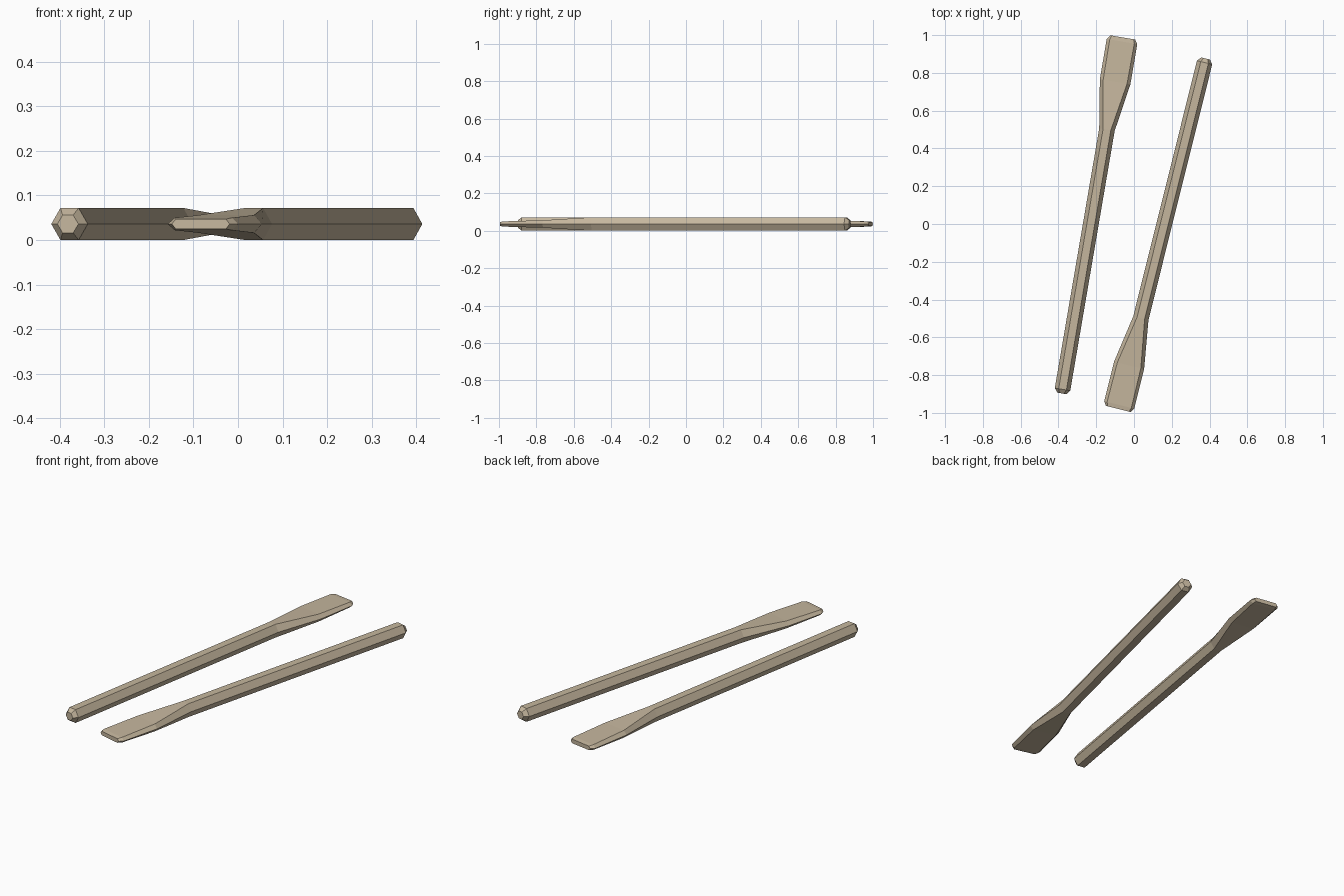
import bpy, bmesh, math
from mathutils import Matrix

if "Cube" in bpy.data.objects:
    bpy.data.objects.remove(bpy.data.objects["Cube"])

wood = bpy.data.materials.new("pale_wood")
wood.diffuse_color = (0.56, 0.47, 0.34, 1)
wood.use_nodes = True
wood.node_tree.nodes["Principled BSDF"].inputs["Base Color"].default_value = wood.diffuse_color

R, H = 0.0415, 0.036      # shaft radius and half height

# Hexagonal sections: distance, side half width, top half width, half height
SECTIONS = [
    (0.000, 0.024, 0.012, 0.020),    # handle end cap
    (0.022, R, R / 2, H),            # shaft start
    (1.417, R, R / 2, H),            # shaft end
    (1.674, 0.082, 0.064, 0.020),    # blade shoulder
    (1.890, 0.082, 0.066, 0.014),    # blade tip
    (1.912, 0.067, 0.058, 0.011),    # tip cap
]


def make_oar(name, x, y, angle):
    bm = bmesh.new()
    rings = []
    for d, side, top, h in SECTIONS:
        pts = [(side, 0), (top, h), (-top, h), (-side, 0), (-top, -h), (top, -h)]
        rings.append([bm.verts.new((px, d, pz)) for px, pz in pts])
    for a, b in zip(rings, rings[1:]):
        for i in range(6):
            j = (i + 1) % 6
            bm.faces.new((a[i], a[j], b[j], b[i]))
    bm.faces.new(rings[0])
    bm.faces.new(rings[-1])
    bmesh.ops.recalc_face_normals(bm, faces=bm.faces)
    # Lay the oar on the ground, pointing away from its handle end
    bm.transform(Matrix.Translation((x, y, H)) @ Matrix.Rotation(math.radians(angle), 4, 'Z'))
    mesh = bpy.data.meshes.new(name)
    bm.to_mesh(mesh)
    bm.free()
    mesh.materials.append(wood)
    bpy.context.collection.objects.link(bpy.data.objects.new(name, mesh))


make_oar("left_oar", -0.382, -0.897, -9.7)
make_oar("right_oar", 0.379, 0.876, 180 - 14)
